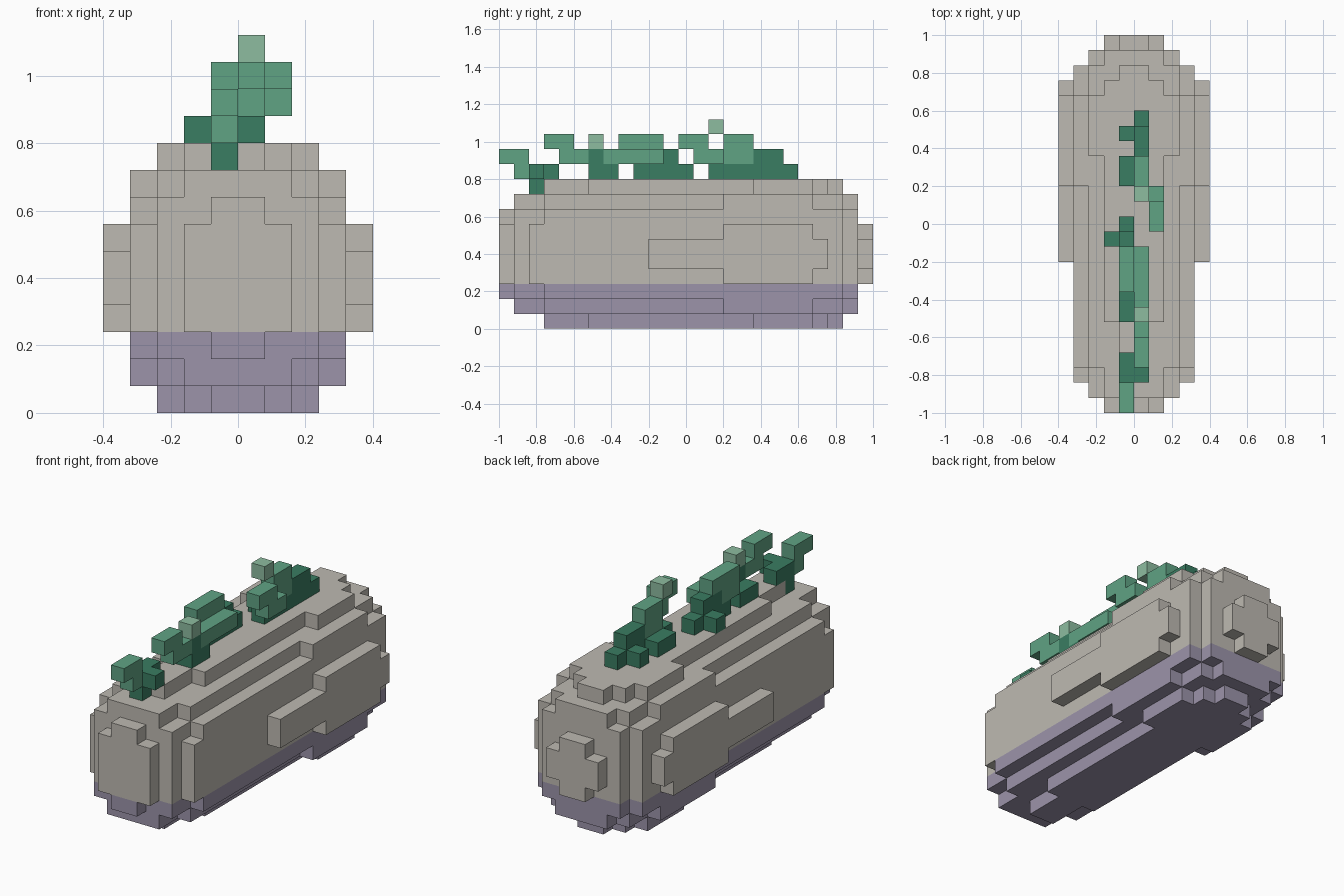
import bpy, bmesh, math

if "Cube" in bpy.data.objects:
    bpy.data.objects.remove(bpy.data.objects["Cube"], do_unlink=True)

S = 0.08  # size of one block


def material(name, rgb):
    lin = [((c / 255 + 0.055) / 1.055) ** 2.4 for c in rgb] + [1.0]
    m = bpy.data.materials.new(name)
    m.use_nodes = True
    m.diffuse_color = lin
    bsdf = next(n for n in m.node_tree.nodes if n.type == 'BSDF_PRINCIPLED')
    bsdf.inputs["Base Color"].default_value = lin
    bsdf.inputs["Roughness"].default_value = 0.9
    return m


STONE = material("stone_grey", (190, 186, 178))
PURPLE = material("base_purple", (156, 148, 170))
DARK = material("dark_green", (58, 125, 98))
MID = material("mid_green", (96, 163, 132))
LIGHT = material("light_green", (141, 188, 160))


def cells(boxes):
    """Grid cells filled by boxes (x0, x1, y0, y1, z0, z1), ends exclusive."""
    return {(x, y, z) for x0, x1, y0, y1, z0, z1 in boxes
            for x in range(x0, x1) for y in range(y0, y1) for z in range(z0, z1)}


def block_object(name, filled, mats, rule=lambda z: 0):
    """Skin the outside of the filled cells and merge flat areas."""
    bm = bmesh.new()
    verts = {}

    def vert(p):
        if p not in verts:
            verts[p] = bm.verts.new((p[0] * S, p[1] * S - 1, p[2] * S))
        return verts[p]

    for c in sorted(filled):
        for axis in range(3):
            for side in (0, 1):
                n = list(c)
                n[axis] += 2 * side - 1
                if tuple(n) in filled:
                    continue
                u, v = (axis + 1) % 3, (axis + 2) % 3
                corners = []
                for a, b in ((0, 0), (1, 0), (1, 1), (0, 1)):
                    p = list(c)
                    p[axis] += side
                    p[u] += a
                    p[v] += b
                    corners.append(vert(tuple(p)))
                face = bm.faces.new(corners if side else corners[::-1])
                face.material_index = rule(c[2])
    bmesh.ops.dissolve_limit(bm, angle_limit=math.radians(1), verts=bm.verts[:],
                             edges=bm.edges[:], delimit={'MATERIAL'})
    me = bpy.data.meshes.new(name)
    bm.to_mesh(me)
    bm.free()
    for m in mats:
        me.materials.append(m)
    ob = bpy.data.objects.new(name, me)
    bpy.context.collection.objects.link(ob)
    return ob


# Rounded stone body: (half width, y0, y1, z0, z1), symmetric left to right
body = [
    (2, 0, 1, 3, 7), (1, 0, 1, 2, 8),            # front plate
    (3, 1, 24, 2, 8), (2, 1, 24, 1, 9),          # long core
    (4, 2, 23, 3, 7), (4, 3, 23, 2, 8), (3, 3, 23, 1, 9),  # side walls
    (4, 15, 21, 1, 9),                           # wider rear shoulder
    (5, 15, 21, 3, 7), (5, 10, 22, 4, 6),        # side bulges
    (1, 3, 23, 0, 10), (2, 6, 22, 0, 10), (3, 17, 21, 0, 10),  # top and bottom
    (2, 24, 25, 4, 6), (1, 24, 25, 3, 7),        # back plate
]
block_object("stone_body", cells([(-h, h, *r) for h, *r in body]),
             [STONE, PURPLE], lambda z: 1 if z < 3 else 0)

# Sprouts growing along the ridge, from front to back
sprouts = {
    "front_sprout": {
        DARK: [(-1, 0, 2, 3, 9, 11), (-1, 0, 3, 4, 10, 11), (0, 1, 2, 3, 10, 11)],
        MID: [(-1, 0, 0, 2, 11, 12), (-1, 0, 1, 2, 10, 11)],
    },
    "middle_sprout": {
        DARK: [(-1, 1, 6, 8, 10, 11), (0, 1, 6, 7, 11, 12), (-1, 0, 9, 13, 10, 11),
               (-1, 0, 10, 12, 11, 12), (-2, -1, 11, 12, 10, 11)],
        MID: [(0, 1, 3, 5, 12, 13), (0, 1, 4, 6, 11, 12), (0, 1, 7, 11, 11, 12),
              (-1, 0, 8, 11, 12, 13), (-1, 0, 8, 10, 11, 12)],
        LIGHT: [(0, 1, 6, 7, 12, 13)],
    },
    "rear_sprout": {
        DARK: [(0, 1, 14, 20, 10, 11), (0, 1, 17, 19, 11, 12),
               (-1, 0, 15, 17, 10, 11), (-1, 0, 18, 19, 10, 11)],
        MID: [(1, 2, 12, 14, 12, 13), (1, 2, 13, 15, 11, 12),
              (0, 1, 15, 17, 11, 13)],
        LIGHT: [(0, 1, 14, 15, 13, 14)],
    },
}
part_names = {DARK: "stems", MID: "leaves", LIGHT: "tip"}
for name, parts in sprouts.items():
    for mat, boxes in parts.items():
        block_object(f"{name}_{part_names[mat]}", cells(boxes), [mat])
